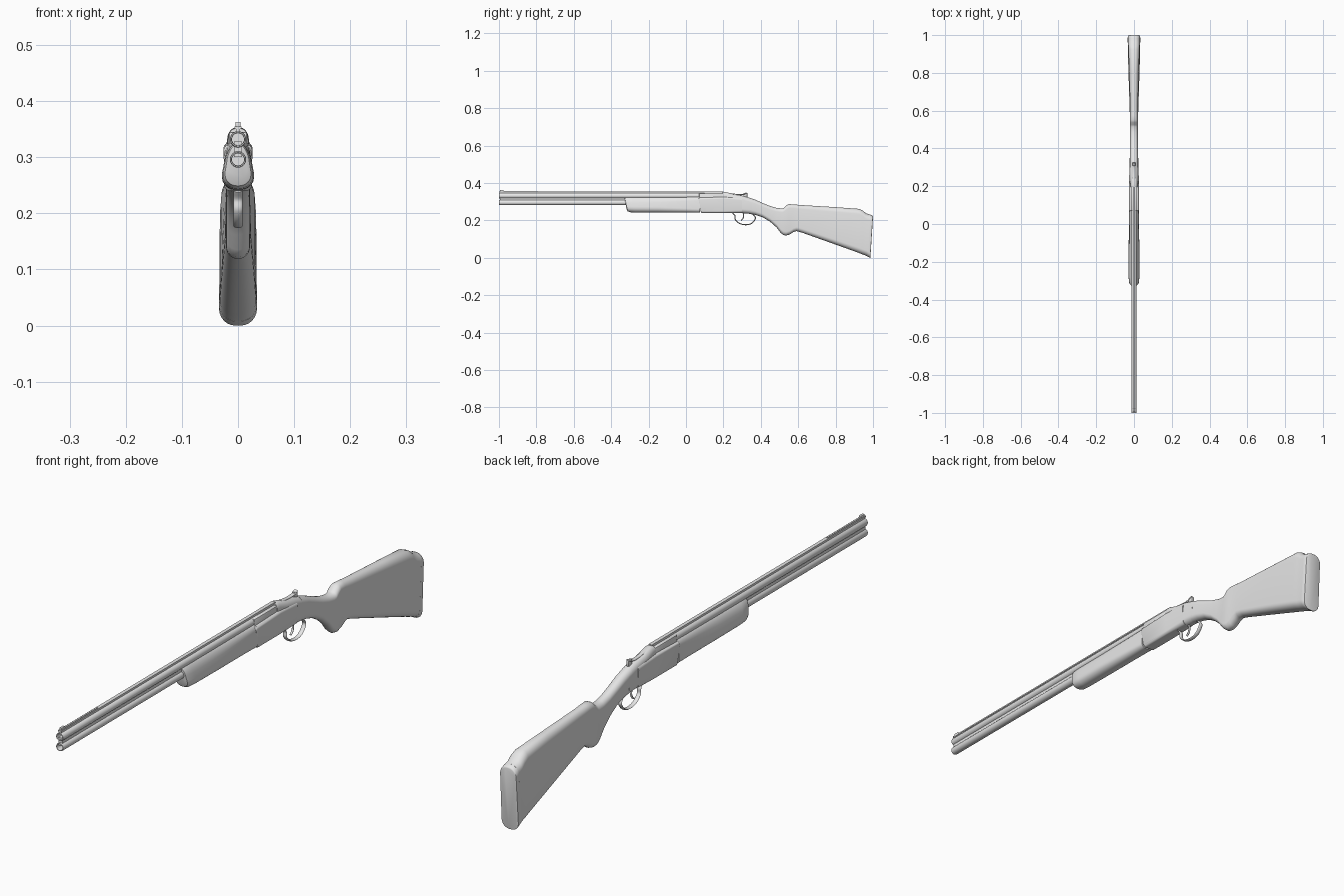
import bpy, bmesh, math
from mathutils import Vector

grey = bpy.data.materials.new("light grey")
grey.diffuse_color = (0.8, 0.8, 0.8, 1)


def finish(name, bm, angle=35):
    bmesh.ops.recalc_face_normals(bm, faces=bm.faces)
    me = bpy.data.meshes.new(name)
    bm.to_mesh(me)
    bm.free()
    ob = bpy.data.objects.new(name, me)
    bpy.context.collection.objects.link(ob)
    me.materials.append(grey)
    bpy.ops.object.select_all(action='DESELECT')
    ob.select_set(True)
    bpy.context.view_layer.objects.active = ob
    bpy.ops.object.shade_smooth_by_angle(angle=math.radians(angle))
    return ob


def section(yb, yt, zb, zt, wb, wt, r, steps=6):
    """Rounded rectangle across y, tapering in width and leaning from bottom to top."""
    h = (zt - zb) / 2
    w = max(wb, wt)
    rx, rz = r * w, min(r * w, h)
    pts = []
    for sx, sz, a0 in ((1, 1, 0), (-1, 1, 90), (-1, -1, 180), (1, -1, 270)):
        for i in range(steps + 1):
            a = math.radians(a0 + 90 * i / steps)
            x = (sx * (w - rx) + rx * math.cos(a)) / w
            z = sz * (h - rz) + rz * math.sin(a)
            t = (z + h) / (2 * h)
            pts.append((x * (wb + (wt - wb) * t), yb + (yt - yb) * t, zb + h + z))
    return pts


def loft(name, rows, angle=35):
    bm = bmesh.new()
    rings = [[bm.verts.new(p) for p in section(*row)] for row in rows]
    n = len(rings[0])
    for a, b in zip(rings, rings[1:]):
        for i in range(n):
            j = (i + 1) % n
            bm.faces.new((a[i], a[j], b[j], b[i]))
    bm.faces.new(rings[0])
    bm.faces.new(rings[-1])
    bmesh.ops.remove_doubles(bm, verts=bm.verts, dist=1e-5)
    return finish(name, bm, angle)


def box(name, hw, y0, y1, z0, z1, bevel=0.0):
    bm = bmesh.new()
    bmesh.ops.create_cube(bm, size=1)
    for v in bm.verts:
        v.co = Vector((v.co.x * 2 * hw, (y0 + y1) / 2 + v.co.y * (y1 - y0),
                       (z0 + z1) / 2 + v.co.z * (z1 - z0)))
    if bevel:
        bmesh.ops.bevel(bm, geom=bm.edges[:], offset=bevel, segments=2, affect='EDGES', profile=0.5)
    return finish(name, bm)


def lathe(name, profile, z, n=32):
    """Spin (radius, y) points about a lengthwise axis at height z."""
    bm = bmesh.new()
    rings = [[bm.verts.new((r * math.cos(2 * math.pi * i / n), y, z + r * math.sin(2 * math.pi * i / n)))
              for i in range(n)] for r, y in profile]
    for a, b in zip(rings, rings[1:]):
        for i in range(n):
            j = (i + 1) % n
            bm.faces.new((a[i], a[j], b[j], b[i]))
    bm.faces.new(rings[0])
    bm.faces.new(rings[-1])
    return finish(name, bm)


def strap(name, pts, hw, thick, sub=6):
    """Flat band swept along a smooth path in the yz plane."""
    p = [Vector(q) for q in pts]
    p = [2 * p[0] - p[1]] + p + [2 * p[-1] - p[-2]]
    path = []
    for i in range(1, len(p) - 2):
        a, b, c, d = p[i - 1:i + 3]
        for k in range(sub):
            t = k / sub
            path.append(0.5 * (2 * b + (c - a) * t + (2 * a - 5 * b + 4 * c - d) * t * t
                               + (3 * b - a - 3 * c + d) * t ** 3))
    path.append(p[-2])
    bm = bmesh.new()
    rings = []
    for i, q in enumerate(path):
        d = (path[min(i + 1, len(path) - 1)] - path[max(i - 1, 0)]).normalized()
        nrm = Vector((-d.y, d.x))
        ring = []
        for k in range(10):
            a = 2 * math.pi * k / 10
            o = q + nrm * (thick * math.sin(a))
            ring.append(bm.verts.new((hw * math.cos(a), o.x, o.y)))
        rings.append(ring)
    for a, b in zip(rings, rings[1:]):
        for i in range(10):
            j = (i + 1) % 10
            bm.faces.new((a[i], a[j], b[j], b[i]))
    bm.faces.new(rings[0])
    bm.faces.new(rings[-1])
    return finish(name, bm, 50)


# Barrels with open bores, joined by a web and topped by a sighting rib
for name, z in (("lower_barrel", 0.296), ("upper_barrel", 0.332)):
    lathe(name, [(0.0145, 0.10), (0.0145, -0.997), (0.0135, -1.0), (0.0115, -1.0),
                 (0.0108, -0.99), (0.0108, -0.70)], z)
box("barrel_web", 0.007, -0.995, 0.10, 0.300, 0.328)
box("rib_base", 0.004, -0.998, 0.20, 0.343, 0.352)
box("sighting_rib", 0.0065, -1.0, 0.20, 0.350, 0.355)
box("front_sight_base", 0.003, -0.995, -0.79, 0.354, 0.3575)
box("front_sight", 0.0045, -0.995, -0.975, 0.354, 0.363, 0.0015)

# Fore-end: rounded belly, hugging the barrels at the top
loft("fore_end", [
    (-0.318, -0.328, 0.262, 0.318, 0.018, 0.013, 0.95),
    (-0.312, -0.328, 0.249, 0.323, 0.027, 0.015, 0.95),
    (-0.300, -0.322, 0.244, 0.326, 0.032, 0.017, 0.95),
    (-0.270, -0.290, 0.242, 0.327, 0.034, 0.018, 0.95),
    (-0.150, -0.150, 0.242, 0.327, 0.034, 0.018, 0.9),
    (0.000, 0.000, 0.242, 0.327, 0.029, 0.020, 0.8),
    (0.075, 0.075, 0.242, 0.327, 0.027, 0.021, 0.7)])

# Receiver: open-topped body, breech block and rounded rear hump
loft("receiver", [
    (0.080, 0.066, 0.243, 0.318, 0.022, 0.024, 0.5),
    (0.084, 0.072, 0.240, 0.322, 0.024, 0.026, 0.4),
    (0.205, 0.205, 0.240, 0.326, 0.024, 0.026, 0.4),
    (0.300, 0.300, 0.240, 0.322, 0.023, 0.025, 0.6)])
for s in (-1, 1):
    lathe("receiver_side_disc", [(0.001, 0.052), (0.006, 0.056), (0.010, 0.075), (0.010, 0.10)], 0.285, 16).location.x = s * 0.014
box("breech_block", 0.0165, 0.07, 0.21, 0.28, 0.345, 0.004)
loft("receiver_hump", [
    (0.195, 0.195, 0.245, 0.351, 0.024, 0.017, 0.7),
    (0.210, 0.210, 0.242, 0.353, 0.025, 0.018, 0.8),
    (0.250, 0.250, 0.240, 0.341, 0.025, 0.020, 0.85),
    (0.300, 0.300, 0.239, 0.333, 0.024, 0.021, 0.9),
    (0.350, 0.350, 0.235, 0.318, 0.023, 0.021, 0.95)])

# Top lever and safety button
strap("top_lever", [(0.235, 0.343), (0.275, 0.338), (0.305, 0.339), (0.325, 0.347)], 0.007, 0.0035)
box("safety_button", 0.005, 0.308, 0.328, 0.325, 0.347, 0.002)

# Trigger and guard
strap("trigger_guard", [(0.250, 0.240), (0.262, 0.225), (0.264, 0.205), (0.285, 0.185), (0.318, 0.177),
                        (0.350, 0.184), (0.370, 0.208), (0.366, 0.224), (0.350, 0.238)], 0.008, 0.003)
strap("trigger", [(0.305, 0.245), (0.308, 0.222), (0.303, 0.208), (0.294, 0.200)], 0.004, 0.003)

# Stock: wrist, pistol grip, raised comb and butt
loft("stock", [
    (0.330, 0.330, 0.237, 0.325, 0.023, 0.021, 0.95),
    (0.370, 0.370, 0.230, 0.311, 0.022, 0.021, 0.95),
    (0.410, 0.410, 0.217, 0.293, 0.021, 0.020, 0.95),
    (0.450, 0.450, 0.193, 0.277, 0.021, 0.020, 0.95),
    (0.485, 0.485, 0.162, 0.267, 0.021, 0.020, 0.95),
    (0.505, 0.515, 0.135, 0.264, 0.021, 0.021, 0.95),
    (0.520, 0.525, 0.122, 0.268, 0.021, 0.022, 0.95),
    (0.535, 0.537, 0.119, 0.281, 0.021, 0.022, 0.95),
    (0.555, 0.550, 0.125, 0.287, 0.021, 0.021, 0.95),
    (0.575, 0.575, 0.138, 0.286, 0.022, 0.020, 0.95),
    (0.592, 0.595, 0.143, 0.284, 0.023, 0.020, 0.95),
    (0.620, 0.620, 0.135, 0.282, 0.024, 0.020, 0.92),
    (0.800, 0.800, 0.071, 0.271, 0.030, 0.024, 0.88),
    (0.920, 0.925, 0.028, 0.262, 0.033, 0.029, 0.85),
    (0.940, 0.947, 0.020, 0.252, 0.033, 0.030, 0.85),
    (0.952, 0.962, 0.016, 0.238, 0.033, 0.031, 0.85),
    (0.970, 0.985, 0.008, 0.231, 0.034, 0.032, 0.85)])
loft("butt_pad", [
    (0.969, 0.984, 0.008, 0.231, 0.034, 0.032, 0.85),
    (0.981, 0.996, 0.001, 0.227, 0.034, 0.032, 0.85),
    (0.985, 0.999, 0.000, 0.224, 0.033, 0.031, 0.85),
    (0.986, 1.000, 0.003, 0.221, 0.031, 0.029, 0.85)])
